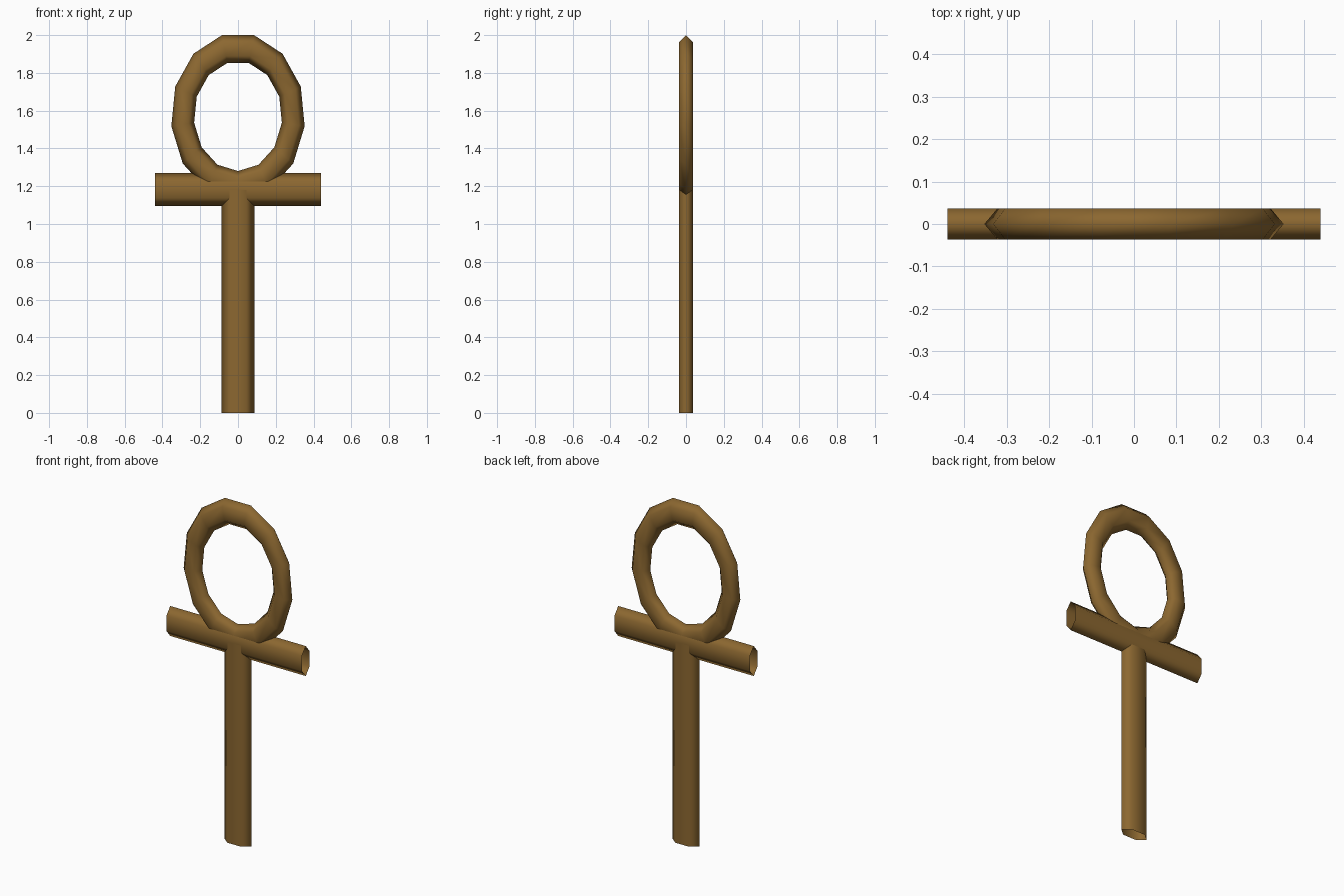
import bpy
from math import pi, radians

cube = bpy.data.objects.get("Cube")
if cube:
    bpy.data.objects.remove(cube, do_unlink=True)

# Single bronze colour
bronze = bpy.data.materials.new("bronze")
bronze.use_nodes = True
colour = (0.262, 0.137, 0.03, 1)
bronze.diffuse_color = colour
bronze.node_tree.nodes["Principled BSDF"].inputs["Base Color"].default_value = colour

HALF_WIDTH = 0.088   # tip to centre of the six-sided section
FLATTEN = 0.475      # depth squash of the section


def finish(name):
    """Name, colour and smooth the active object."""
    obj = bpy.context.object
    obj.name = name
    bpy.ops.object.transform_apply(location=True, rotation=True, scale=True)
    obj.data.materials.append(bronze)
    bpy.ops.object.shade_smooth()
    return obj


def flat_tube(name, length, centre_z, tilt):
    """Open six-sided tube, squashed from front to back."""
    bpy.ops.mesh.primitive_cylinder_add(vertices=6, radius=HALF_WIDTH,
                                        depth=length, end_fill_type='NOTHING')
    obj = bpy.context.object
    # Put two section corners on the x axis
    obj.rotation_euler.z = radians(90)
    bpy.ops.object.transform_apply(location=False, rotation=True, scale=False)
    obj.scale.y = FLATTEN
    bpy.ops.object.transform_apply(location=False, rotation=False, scale=True)
    obj.rotation_euler.y = tilt
    obj.location.z = centre_z
    return finish(name)


# Upright post and crossbar
flat_tube("post", 1.18, 0.59, 0)
flat_tube("crossbar", 0.88, 1.182, pi / 2)

# Oval loop with one corner pointing down
bpy.ops.mesh.primitive_torus_add(major_segments=13, minor_segments=6,
                                 major_radius=0.366, minor_radius=0.0755)
loop = bpy.context.object
loop.rotation_euler = (pi / 2, pi / 2, 0)
bpy.ops.object.transform_apply(location=False, rotation=True, scale=False)
loop.scale = (0.805, 0.036 / (0.0755 * 0.866), 1)
loop.location.z = 1.571
finish("loop")
